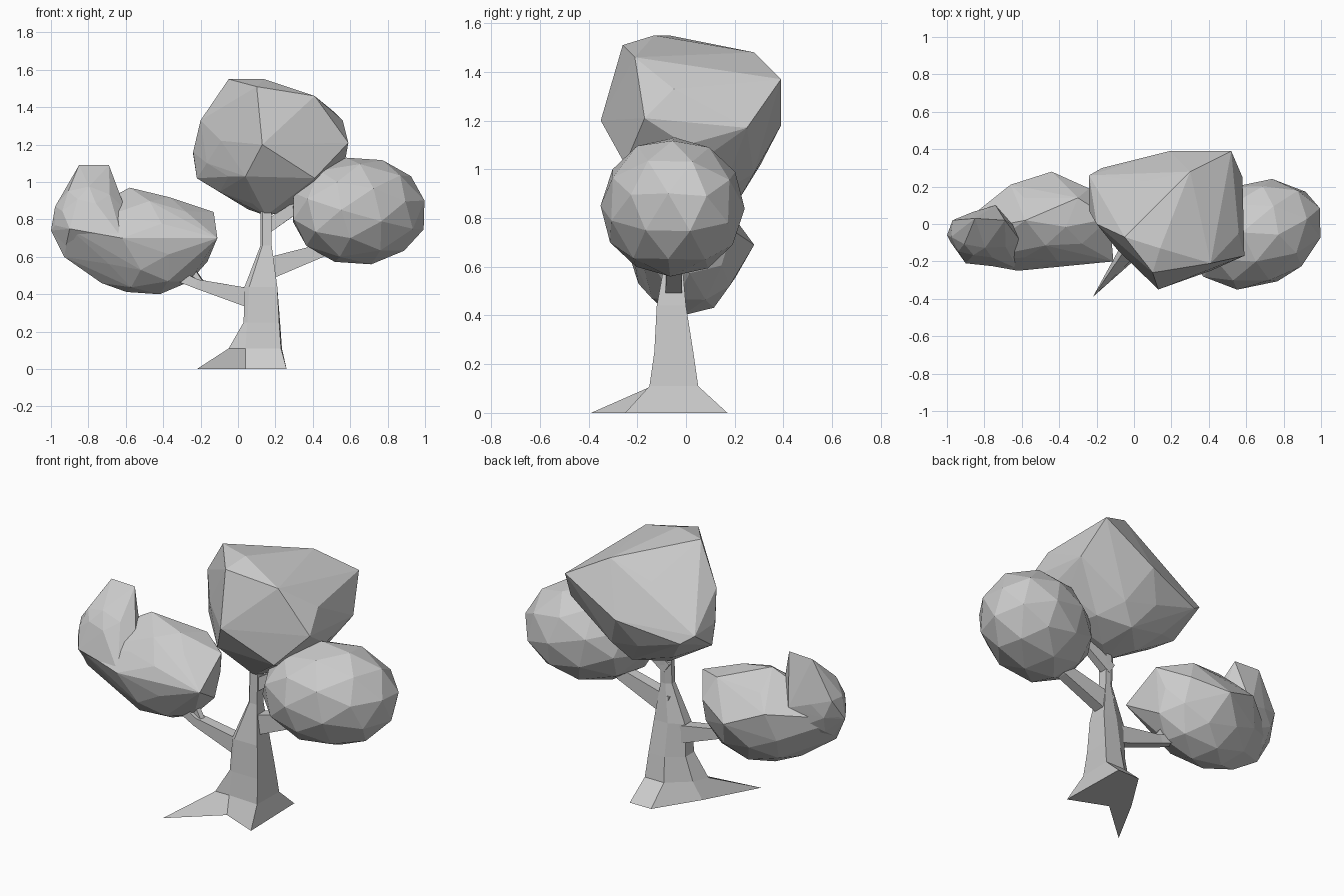
import bpy, bmesh
from mathutils import Vector, Euler

if "Cube" in bpy.data.objects:
    bpy.data.objects.remove(bpy.data.objects["Cube"])


def make_object(name, bm):
    bmesh.ops.recalc_face_normals(bm, faces=bm.faces)
    mesh = bpy.data.meshes.new(name)
    bm.to_mesh(mesh)
    bm.free()
    obj = bpy.data.objects.new(name, mesh)
    bpy.context.collection.objects.link(obj)
    return obj


def foliage(name, centre, radii, corners=(), turn=(0.2, 0.3, 0.4), shear=0):
    """Low-poly ellipsoid stretched out to a few pronounced corners."""
    ball = bmesh.new()
    bmesh.ops.create_icosphere(ball, subdivisions=2, radius=1,
                               matrix=Euler(turn).to_matrix().to_4x4())
    size = [max(abs(v.co[i]) for v in ball.verts) for i in range(3)]
    points = []
    for v in ball.verts:
        p = Vector(v.co[i] / size[i] * radii[i] for i in range(3))
        p.y += shear * p.x
        points.append(p + Vector(centre))
    ball.free()
    bm = bmesh.new()
    for p in points + [Vector(c) for c in corners]:
        bm.verts.new(p)
    bmesh.ops.convex_hull(bm, input=bm.verts)
    loose = [v for v in bm.verts if not v.link_faces]
    bmesh.ops.delete(bm, geom=loose, context='VERTS')
    return make_object(name, bm)


def loft(name, rings):
    """Skin a stack of equal-length rings and cap both ends."""
    bm = bmesh.new()
    rows = [[bm.verts.new(p) for p in ring] for ring in rings]
    n = len(rows[0])
    for a, b in zip(rows, rows[1:]):
        for i in range(n):
            j = (i + 1) % n
            bm.faces.new((a[i], a[j], b[j], b[i]))
    bm.faces.new(rows[0][::-1])
    bm.faces.new(rows[-1])
    return make_object(name, bm)


def branch(name, path):
    """Four-sided limb; each path point is x, y, z, half width, half height."""
    pts = [Vector(p[:3]) for p in path]
    rings = []
    for i, (p, spec) in enumerate(zip(pts, path)):
        along = (pts[min(i + 1, len(pts) - 1)] - pts[max(i - 1, 0)]).normalized()
        side = along.cross(Vector((0, 0, 1))).normalized() * spec[3]
        up = side.cross(along).normalized() * spec[4]
        rings.append([p + side + up, p - side + up, p - side - up, p + side - up])
    return loft(name, rings)


# Trunk with flared roots: spike, front left, front right, back right, back left, left
trunk_rings = [
    (0.00, [(-.22, -.39), (.04, -.16), (.26, -.25), (.25, .17), (.11, .17), (-.05, -.08)]),
    (0.11, [(-.05, -.14), (.04, -.14), (.23, -.15), (.235, .05), (.11, .05), (-.01, -.05)]),
    (0.25, [(.03, -.12), (.05, -.13), (.22, -.13), (.225, .03), (.12, .03), (.03, -.04)]),
    (0.44, [(.035, -.10), (.06, -.12), (.21, -.12), (.21, 0), (.12, 0), (.035, -.04)]),
    (0.66, [(.12, -.07), (.13, -.08), (.18, -.08), (.18, -.02), (.15, -.02), (.12, -.04)]),
    (0.90, [(.12, -.06), (.13, -.07), (.18, -.07), (.18, -.01), (.15, -.01), (.12, -.03)]),
]
loft("trunk", [[(x, y, z) for x, y in ring] for z, ring in trunk_rings])

# Limbs
branch("left_branch", [(.10, -.06, .37, .035, .055), (-.22, -.06, .455, .03, .025),
                       (-.42, -.04, .54, .02, .03)])
branch("left_twig", [(-.20, -.06, .465, .015, .015), (-.245, -.05, .53, .015, .015),
                     (-.32, -.04, .62, .012, .012)])
branch("right_branch", [(.14, -.05, .53, .035, .06), (.45, -.05, .635, .03, .035),
                        (.58, -.05, .70, .02, .025)])
branch("right_twig", [(.14, -.04, .75, .025, .035), (.29, -.04, .85, .022, .03),
                      (.42, -.05, .90, .02, .02)])

# Top foliage
foliage("top_foliage", (.18, .05, 1.15), (.35, .28, .31), [
    (-.05, -.07, 1.55), (.14, -.13, 1.55), (.10, -.26, 1.51), (.41, -.21, 1.46),
    (.13, -.35, 1.20), (.41, -.25, 1.02), (.59, -.17, 1.21), (.56, -.05, 1.33),
    (.52, .39, 1.37), (.30, .28, 1.48), (.58, .25, 1.17), (.57, 0, 1.10),
    (.19, .39, 1.18), (-.17, .30, 1.10), (-.24, .26, 1.15), (-.24, .07, 1.16),
    (-.22, .07, 1.02), (-.20, .0, 1.33), (.04, -.25, 1.03), (.2, .22, .88),
    (.15, -.06, .82)])

# Right foliage
foliage("right_foliage", (.645, -.055, .845), (.352, .282, .285),
        [(.30, -.08, .87)], shear=.15)

# Left foliage: broad body merged with a raised outer peak
left = foliage("left_foliage", (-.48, 0, .665), (.32, .22, .265), [
    (-.58, .02, .97), (-.13, .03, .84), (-.11, -.20, .70), (-.44, .28, .69),
    (-.66, .21, .78), (-.62, -.25, .70), (-.24, .19, .75), (-.30, .14, .88),
    (-.93, -.08, .60), (-.73, -.04, .46), (-1, -.06, .74), (-.90, -.20, .75)])
lobe = foliage("outer_lobe", (-.80, -.06, .80), (.18, .13, .20), [
    (-.85, .03, 1.09), (-.69, .02, 1.09), (-1, -.06, .74), (-.97, .02, .87),
    (-.90, -.21, .75), (-.62, -.24, .70), (-.93, -.08, .61), (-.60, -.10, .85),
    (-.80, -.08, 1.0), (-.74, .10, .80)])
union = left.modifiers.new("merge", 'BOOLEAN')
union.operation = 'UNION'
union.solver = 'EXACT'
union.object = lobe
bpy.context.view_layer.objects.active = left
bpy.ops.object.modifier_apply(modifier=union.name)
bpy.data.objects.remove(lobe)
